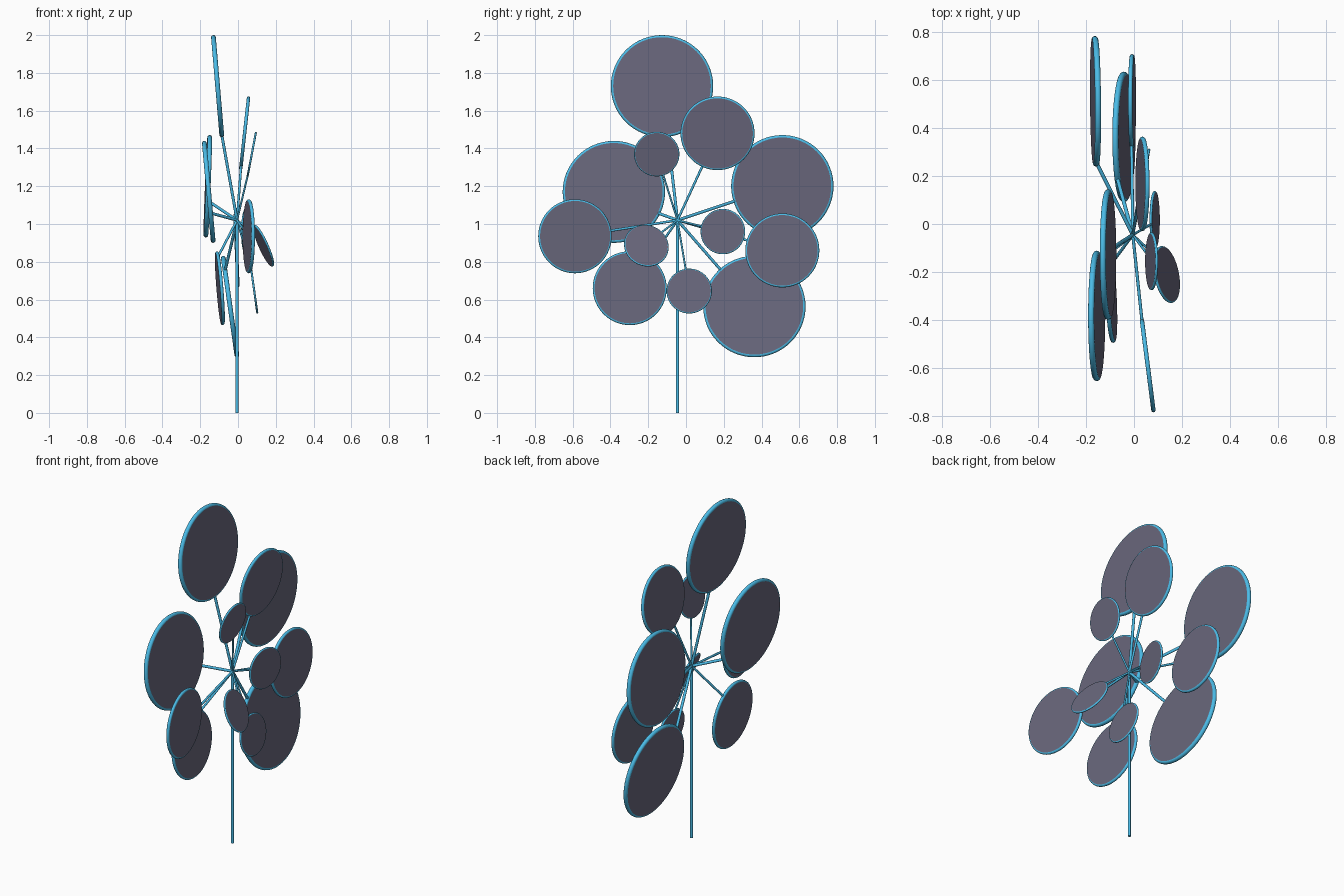
import bpy, math
from mathutils import Vector, Matrix

if "Cube" in bpy.data.objects:
    bpy.data.objects.remove(bpy.data.objects["Cube"])


def material(name, rgb):
    m = bpy.data.materials.new(name)
    m.diffuse_color = (*rgb, 1)
    m.use_nodes = True
    m.node_tree.nodes["Principled BSDF"].inputs["Base Color"].default_value = m.diffuse_color
    return m


BLUE = material("blue_metal", (0.07, 0.5, 0.8))
DARK = material("dark_panel", (0.14, 0.135, 0.2))
HUB = Vector((-0.005, -0.045, 1.02))


def finish(name, mat):
    ob = bpy.context.object
    ob.name = name
    ob.data.materials.append(mat)
    bpy.ops.object.shade_smooth_by_angle()
    return ob


def rod(name, a, b, radius):
    d = b - a
    bpy.ops.mesh.primitive_cylinder_add(vertices=16, radius=radius, depth=d.length)
    ob = finish(name, BLUE)
    ob.matrix_world = Matrix.Translation((a + b) / 2) @ d.to_track_quat('Z', 'Y').to_matrix().to_4x4()


def disc(name, centre, slope_y, slope_z, radius):
    """Flat panel with a rounded rim, lying in x = slope_y*y + slope_z*z, on a spoke from the hub."""
    c = Vector(centre)
    n = Vector((1, -slope_y, -slope_z)).normalized()
    tube = radius * 0.046
    place = Matrix.Translation(c) @ n.to_track_quat('Z', 'Y').to_matrix().to_4x4()
    bpy.ops.mesh.primitive_torus_add(major_segments=64, minor_segments=16,
                                     major_radius=radius - tube, minor_radius=tube)
    finish(name + "_rim", BLUE).matrix_world = place
    bpy.ops.mesh.primitive_cylinder_add(vertices=64, radius=radius - tube, depth=2 * tube)
    finish(name + "_panel", DARK).matrix_world = place
    # spoke joins the rim at the point nearest the hub
    d = HUB - c
    d = (d - n * d.dot(n)).normalized()
    rod(name + "_spoke", HUB, c + d * (radius - tube), 0.003 + radius * 0.018)


# Discs: centre, slope along y, slope along z
groups = {
    "large": (0.271, [
        ((-0.108, -0.127, 1.73), 0, -0.085),
        ((-0.160, 0.51, 1.20), -0.01, 0.04),
        ((-0.042, 0.362, 0.563), 0, -0.14),
        ((-0.155, -0.382, 1.17), 0, -0.09)]),
    "medium": (0.196, [
        ((0.035, 0.167, 1.48), 0, 0.11),
        ((-0.008, 0.51, 0.86), 0, -0.04),
        ((0.057, -0.588, 0.935), -0.128, 0),
        ((-0.096, -0.298, 0.66), -0.05, -0.08)]),
    "small": (0.12, [
        ((0.073, -0.155, 1.37), 0, 0.19),
        ((0.042, 0.195, 0.96), 0.18, 0),
        ((0.135, -0.21, 0.885), -0.2, -0.45),
        ((0.086, 0.017, 0.645), 0, -0.14)]),
}
for size, (radius, items) in groups.items():
    for i, (c, sy, sz) in enumerate(items, 1):
        disc(f"{size}_disc_{i}", c, sy, sz, radius)

# Central pole
rod("pole", Vector((HUB.x, HUB.y, 0)), HUB, 0.008)
